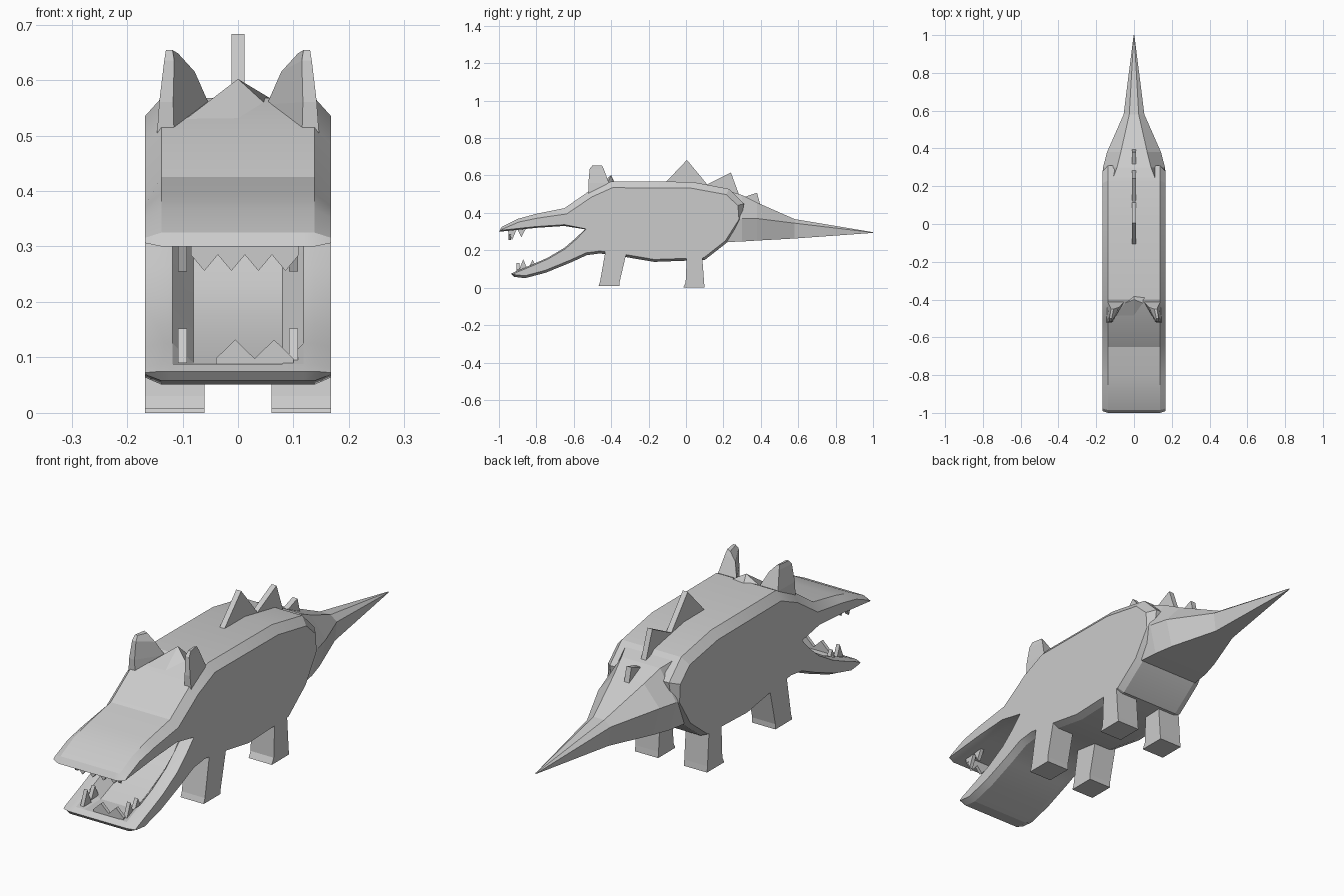
import bpy, bmesh, math
from mathutils import Vector

if "Cube" in bpy.data.objects:
    bpy.data.objects.remove(bpy.data.objects["Cube"])

grey = bpy.data.materials.new("light grey")
grey.diffuse_color = (0.6, 0.6, 0.6, 1)
grey.use_nodes = True
grey.node_tree.nodes["Principled BSDF"].inputs["Base Color"].default_value = grey.diffuse_color


def make(name, verts, faces, smooth=None):
    """Mesh object with outward normals and the grey material."""
    bm = bmesh.new()
    vs = [bm.verts.new(v) for v in verts]
    for f in faces:
        bm.faces.new([vs[i] for i in f])
    bmesh.ops.recalc_face_normals(bm, faces=bm.faces)
    me = bpy.data.meshes.new(name)
    bm.to_mesh(me)
    bm.free()
    me.materials.append(grey)
    ob = bpy.data.objects.new(name, me)
    bpy.context.collection.objects.link(ob)
    if smooth:
        bpy.ops.object.select_all(action='DESELECT')
        ob.select_set(True)
        bpy.context.view_layer.objects.active = ob
        bpy.ops.object.shade_smooth_by_angle(angle=math.radians(smooth))
    return ob


def loft(name, rings, smooth=None):
    """Skin through rings of equal point count, capped at both ends."""
    n = len(rings[0])
    verts = [p for r in rings for p in r]
    faces = [(k * n + i, k * n + (i + 1) % n, (k + 1) * n + (i + 1) % n, (k + 1) * n + i)
             for k in range(len(rings) - 1) for i in range(n)]
    faces += [tuple(range(n)), tuple(range(len(verts) - n, len(verts)))]
    return make(name, verts, faces, smooth)


def plate(name, pts, x, t):
    """Side-profile plate of thickness t."""
    return loft(name, [[(x + d, y, z) for y, z in pts] for d in (-t / 2, t / 2)])


# Body with open jaws: side profile (y, z) in three runs
back = [(-1, .30), (-.985, .325), (-.9, .368), (-.8, .395), (-.65, .425), (-.52, .515),
        (-.4, .568), (.03, .566), (.23, .528), (.31, .45)]
belly = [(.295, .36), (.22, .242), (.1, .148), (-.17, .138), (-.33, .165), (-.46, .183),
         (-.53, .174), (-.62, .133), (-.75, .08), (-.86, .051), (-.92, .058), (-.935, .075)]
mouth = [(-.91, .088), (-.82, .125), (-.74, .16), (-.65, .213), (-.59, .265), (-.54, .312),
         (-.65, .33), (-.8, .32), (-.97, .302)]
outline = [Vector(p) for p in back + belly + mouth]


def chamfered(i):
    """Profile point moved inward: wide chamfer on the back, narrow elsewhere."""
    n = len(outline)
    a, p, b = outline[i - 1], outline[i], outline[(i + 1) % n]
    d, e = (p - a).normalized(), (b - p).normalized()
    nrm = Vector((d.y + e.y, -d.x - e.x)).normalized()
    if i < len(back):
        c = min(.034, .012 + max(0, p.x + 1) * .06)
    else:
        c = .013 if i < len(back + belly) else .007
    return p + nrm * c


def hollowed(i):
    """Lower-jaw floor sunk between the jaw rims."""
    k = i - len(back + belly)
    if 1 <= k <= 5:
        return outline[i] + Vector((.01 + .01 * k, -.01 if k == 5 else -.035))
    return outline[i]


idx = range(len(outline))
edge, floor = [chamfered(i) for i in idx], [hollowed(i) for i in idx]
half = [(.168, edge), (.138, outline), (.118, outline), (.08, floor)]
layers = [(-x, r) for x, r in half] + [(x, r) for x, r in reversed(half)]
loft("body", [[(x, p.x, p.y) for p in r] for x, r in layers], 20)


# Tail: six-sided sections (y, bottom z, bottom hw, mid z, mid hw, top z, top hw)
def section(y, zb, wb, zm, wm, zt, wt):
    return [(-wb, y, zb), (-wm, y, zm), (-wt, y, zt), (wt, y, zt), (wm, y, zm), (wb, y, zb)]


loft("tail", [section(.22, .244, .145, .37, .158, .52, .12),
              section(.30, .247, .135, .37, .164, .495, .09),
              section(.38, .252, .115, .37, .143, .455, .07),
              section(.58, .263, .045, .345, .055, .367, .025),
              section(1.0, .293, .001, .295, .002, .297, .001)])

# Back fins
for i, tri in enumerate([[(-.11, .562), (.005, .683), (.115, .55)],
                         [(.11, .55), (.24, .616), (.29, .48)],
                         [(.285, .475), (.38, .508), (.40, .43)]]):
    plate("back_fin_%d" % (i + 1), tri, 0, .023)

# Brow crest between the ears: outer, middle and outer again
crest = [[(x, -.51, .51), (x * .42, -.42, .556), (x, -.38, .53)] for x in (-.12, .12)]
crest.insert(1, [(0, -.52, .50), (0, -.40, .602), (0, -.37, .54)])
loft("brow_crest", crest)


# Ears: box sections, wide at the back and narrow in front
def ear_ring(z, z_in, y0, y1, out0, in0, in1, out1):
    return [(out0, y0, z), (in0, y0, z), (in1, y1, z_in), (out1, y1, z)]


ear = [ear_ring(.49, .49, -.52, -.41, .147, .115, .05, .145),
       ear_ring(.56, .556, -.522, -.412, .142, .117, .052, .14),
       ear_ring(.635, .615, -.515, -.44, .133, .115, .078, .126),
       ear_ring(.654, .648, -.50, -.45, .130, .118, .108, .122)]

for side, s in (("left", -1), ("right", 1)):
    loft(side + "_ear", [[(s * x, y, z) for x, y, z in r] for r in ear])

    # Legs: slanted boxes with a small toe edge
    for name, levels in (("front", [(.20, -.43, -.315), (.03, -.46, -.355), (.008, -.468, -.355)]),
                         ("hind", [(.19, .005, .085), (.025, -.002, .097), (0, -.015, .1)])):
        loft("%s_%s_leg" % (side, name),
             [[(s * .06, a, z), (s * .168, a, z), (s * .168, b, z), (s * .06, b, z)]
              for z, a, b in levels])

    # Side fangs in both jaws
    for i, (y, base, tip) in enumerate([(-.87, .09, .152), (-.82, .10, .15),
                                        (-.93, .312, .255), (-.88, .318, .27)]):
        plate("%s_fang_%d" % (side, i + 1),
              [(y - .025, base), (y, tip), (y + .025, base)], s * .1, .016)


# Front teeth: zigzag strips across each jaw
def tooth_row(name, x0, x1, count, y, base, root, tip):
    w = (x1 - x0) / count
    pts = [(x0, base)]
    for i in range(count):
        pts += [(x0 + i * w, root), (x0 + (i + .5) * w, tip)]
    pts += [(x1, root), (x1, base)]
    loft(name, [[(x, yy, z) for x, z in pts] for yy in (y, y + .014)])


tooth_row("upper_teeth", -.085, .11, 4, -.95, .31, .285, .256)
tooth_row("lower_teeth", -.04, .10, 2, -.905, .07, .098, .132)
